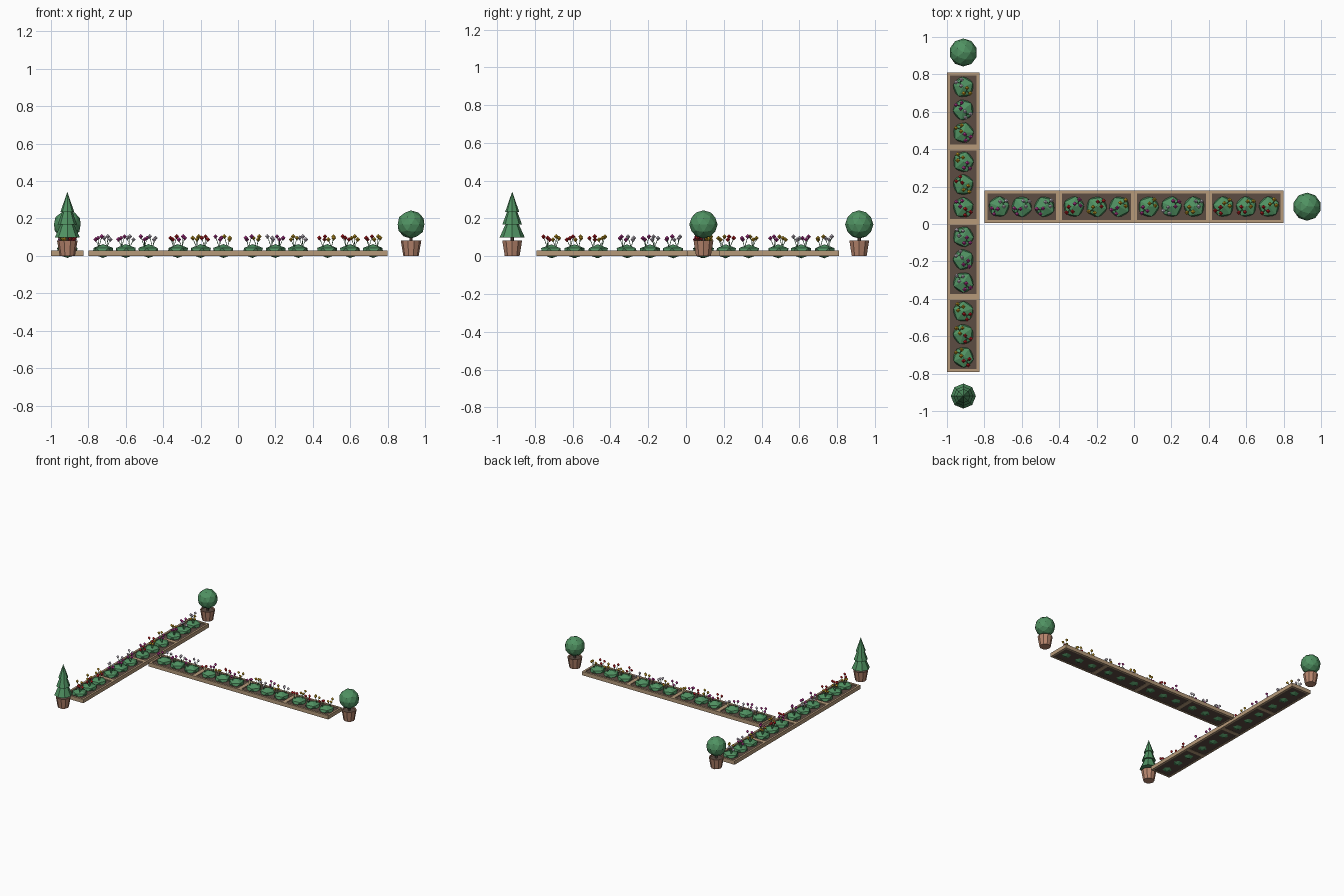
import bpy, bmesh, math, random
from mathutils import Matrix, Vector

if "Cube" in bpy.data.objects:
    bpy.data.objects.remove(bpy.data.objects["Cube"])

random.seed(4)


def mat(name, r, g, b):
    m = bpy.data.materials.new(name)
    lin = lambda c: (c / 255 / 12.92) if c < 11 else ((c / 255 + 0.055) / 1.055) ** 2.4
    m.diffuse_color = (lin(r), lin(g), lin(b), 1)
    m.use_nodes = True
    m.node_tree.nodes["Principled BSDF"].inputs["Base Color"].default_value = m.diffuse_color
    return m


WOOD = mat("tan_wood", 182, 154, 122)
SOIL = mat("dark_soil", 92, 76, 66)
LEAF = mat("leaf_green", 80, 146, 98)
CLAY = mat("clay_brown", 184, 134, 110)
PETAL = {
    "white": mat("petal_white", 218, 208, 222),
    "pink": mat("petal_pink", 200, 62, 160),
    "red": mat("petal_red", 208, 36, 42),
    "yellow": mat("petal_yellow", 212, 168, 44),
}


def finish(name, bm, material, place=Matrix()):
    me = bpy.data.meshes.new(name)
    bm.to_mesh(me)
    bm.free()
    me.materials.append(material)
    ob = bpy.data.objects.new(name, me)
    ob.matrix_world = place
    bpy.context.collection.objects.link(ob)
    return ob


def box(bm, center, size):
    bmesh.ops.create_cube(bm, size=1, matrix=Matrix.Translation(center) @ Matrix.Diagonal((*size, 1)))


def ball(bm, center, scale, detail, turn=0.0):
    bmesh.ops.create_icosphere(bm, subdivisions=detail, radius=1, matrix=Matrix.Translation(center)
                               @ Matrix.Rotation(turn, 4, 'Z') @ Matrix.Diagonal((*scale, 1)))


def cone(bm, z0, z1, r0, r1, sides):
    bmesh.ops.create_cone(bm, cap_ends=True, segments=sides, radius1=r0, radius2=r1, depth=z1 - z0,
                          matrix=Matrix.Translation((0, 0, (z0 + z1) / 2)))


def flower_head(bm, p, r):
    # small diamond: a ring of four corners between two tips
    ring = [bm.verts.new(p + Vector((r * math.cos(a), r * math.sin(a), 0)))
            for a in (k * math.pi / 2 for k in range(4))]
    top, low = bm.verts.new(p + Vector((0, 0, r))), bm.verts.new(p - Vector((0, 0, r * 1.1)))
    for k in range(4):
        a, b = ring[k], ring[(k + 1) % 4]
        bm.faces.new((a, b, top))
        bm.faces.new((b, a, low))


def stem(bm, a, b, r=0.0017):
    d = b - a
    bmesh.ops.create_cone(bm, cap_ends=False, segments=4, radius1=r, radius2=r, depth=d.length,
                          matrix=Matrix.Translation((a + b) / 2) @ d.to_track_quat('Z', 'Y').to_matrix().to_4x4())


L, W, H, T = 0.4, 0.175, 0.03, 0.016     # planter length, width, height, wall


def planter(place, pairs):
    # wooden frame: two long rails and two end boards
    bm = bmesh.new()
    for s in (-1, 1):
        box(bm, (0, s * (W - T) / 2, H / 2), (L, T, H))
        box(bm, (s * (L - T) / 2, 0, H / 2), (T, W - 2 * T, H))
    finish("planter_frame", bm, WOOD, place)

    # soil bed
    bm = bmesh.new()
    box(bm, (0, 0, 0.0125), (L - 2 * T, W - 2 * T, 0.021))
    finish("soil_bed", bm, SOIL, place)

    # three bushes, each with two clusters of three flowers
    leaves, heads = bmesh.new(), {}
    for x, pair in zip((-0.122, 0, 0.122), pairs):
        ball(leaves, (x, 0, 0.026), (0.062, 0.062, 0.037), 1, random.uniform(0, 6.28))
        for s, colour in zip((1, -1), pair):
            bm = heads.setdefault(colour, bmesh.new()) if colour not in heads else heads[colour]
            mid = Vector((x + s * 0.024, s * 0.02, 0))
            turn = random.uniform(0, 6.28)
            for k in range(3):
                a = turn + k * math.tau / 3
                tip = mid + Vector((0.019 * math.cos(a), 0.019 * math.sin(a), (0.088, 0.096, 0.104)[k]))
                flower_head(bm, tip, 0.0125)
                stem(leaves, mid * 0.9 + Vector((x * 0.1, 0, 0.045)), tip)
    finish("bushes", leaves, LEAF, place)
    for colour, bm in heads.items():
        finish("flowers_" + colour, bm, PETAL[colour], place)


cool = [("white", "pink")] * 3
warm = [("yellow", "red")] * 3
mix_warm = [("pink", "red"), ("red", "yellow"), ("yellow", "pink")]
mix_cool = [("yellow", "pink"), ("pink", "white"), ("white", "yellow")]

# long arm along x and crossing arm along y
for i, pairs in enumerate((cool, mix_warm, mix_cool, warm)):
    planter(Matrix.Translation((-0.6 + i * L, 0.0925, 0)), pairs)
for i, pairs in enumerate((warm, cool, mix_warm, mix_cool)):
    planter(Matrix.Translation((-0.9125, -0.59 + i * L, 0)) @ Matrix.Rotation(math.pi / 2, 4, 'Z'), pairs)


def pot(place):
    # tapered open pot with a rim, revolved from its profile
    bm = bmesh.new()
    n = 10
    profile = ((0.041, 0), (0.055, 0.082), (0.047, 0.082), (0.045, 0.07))
    rings = [[bm.verts.new((r * math.cos(k * math.tau / n), r * math.sin(k * math.tau / n), z))
              for k in range(n)] for r, z in profile]
    for lo, hi in zip(rings, rings[1:]):
        for k in range(n):
            j = (k + 1) % n
            bm.faces.new((lo[k], lo[j], hi[j], hi[k]))
    bm.faces.new(rings[0][::-1])
    finish("pot", bm, CLAY, place)
    bm = bmesh.new()
    cone(bm, 0.066, 0.074, 0.046, 0.046, n)
    finish("pot_soil", bm, SOIL, place)
    bm = bmesh.new()
    cone(bm, 0.07, 0.12, 0.009, 0.008, 6)
    finish("trunk", bm, SOIL, place)


# potted round shrubs
for x, y in ((0.925, 0.0925), (-0.9125, 0.917)):
    place = Matrix.Translation((x, y, 0))
    pot(place)
    bm = bmesh.new()
    ball(bm, (0, 0, 0.168), (0.075,) * 3, 2)
    finish("round_shrub", bm, LEAF, place)

# potted tiered conifer
place = Matrix.Translation((-0.9125, -0.92, 0))
pot(place)
bm = bmesh.new()
for z0, z1, r0, r1 in ((0.098, 0.19, 0.067, 0.026), (0.168, 0.26, 0.052, 0.018), (0.235, 0.342, 0.037, 0.0)):
    cone(bm, z0, z1, r0, r1, 8)
finish("conifer", bm, LEAF, place)
